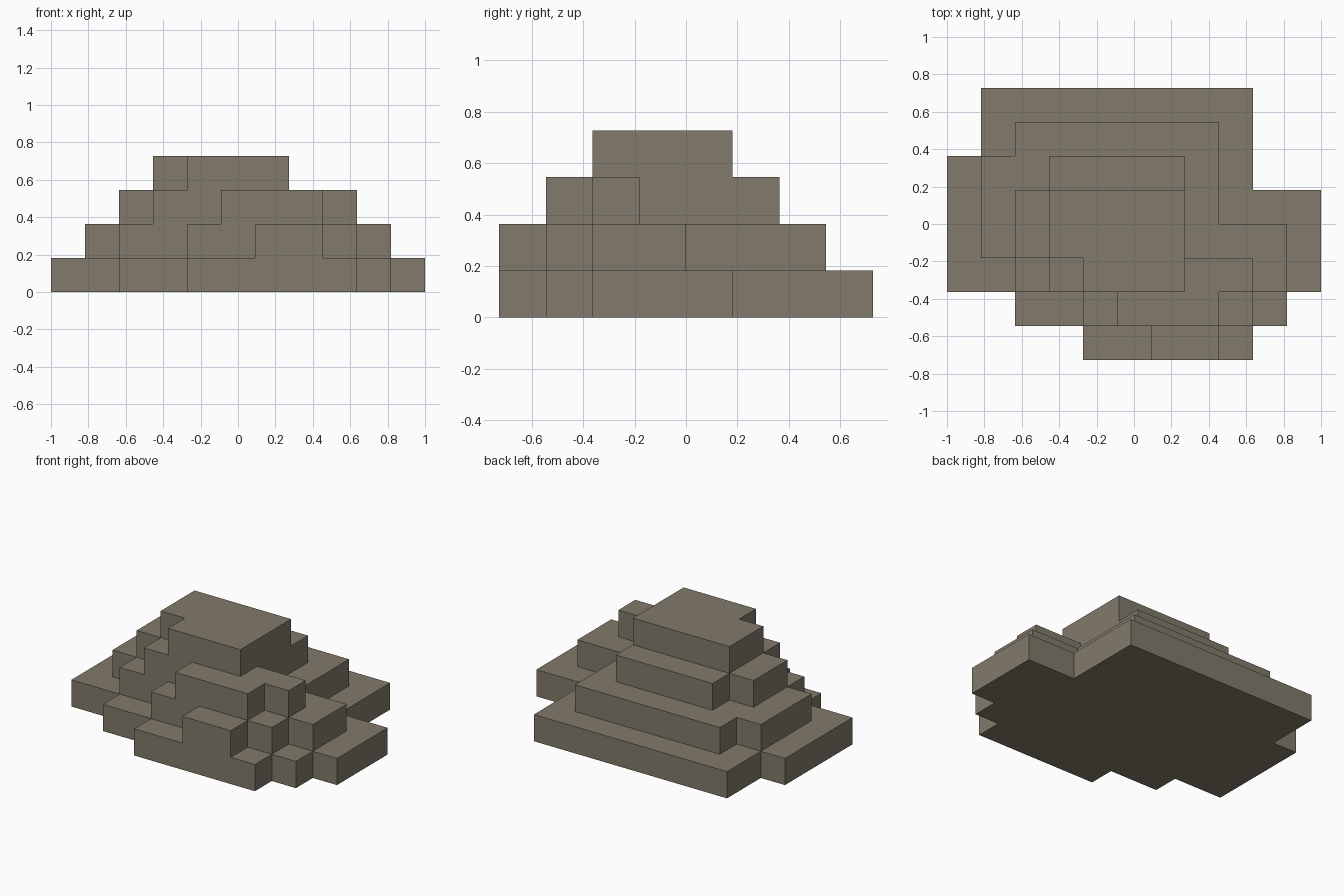
import bpy, bmesh

if "Cube" in bpy.data.objects:
    bpy.data.objects.remove(bpy.data.objects["Cube"])

U = 2 / 11  # block size: the footprint is 11 x 8 blocks, 4 tiers high

# Each tier maps a row (counted from the front) to its first and last column edge
TIERS = [
    {0: (4, 9), 1: (2, 10), 2: (0, 11), 3: (0, 11), 4: (0, 11), 5: (0, 9), 6: (1, 9), 7: (1, 9)},
    {0: (6, 8), 1: (4, 9), 2: (2, 10), 3: (1, 10), 4: (1, 8), 5: (1, 8), 6: (2, 8)},
    {1: (5, 8), 2: (3, 9), 3: (2, 7), 4: (2, 7), 5: (3, 7)},
    {2: (4, 7), 3: (3, 7), 4: (3, 7)},
]

stone = bpy.data.materials.new("grey brown stone")
stone.diffuse_color = (0.223, 0.195, 0.147, 1)
stone.use_nodes = True
stone.node_tree.nodes["Principled BSDF"].inputs["Base Color"].default_value = stone.diffuse_color

solid = {(i, j, k) for k, rows in enumerate(TIERS)
         for j, (a, b) in rows.items() for i in range(a, b)}

# Stepped mound: a face wherever a block meets open air
bm = bmesh.new()
for cell in solid:
    for axis in range(3):
        for side in (0, 1):
            near = list(cell)
            near[axis] += 2 * side - 1
            if tuple(near) in solid:
                continue
            corners = []
            for a, b in ((0, 0), (1, 0), (1, 1), (0, 1)):
                p = list(cell)
                p[axis] += side
                p[(axis + 1) % 3] += a
                p[(axis + 2) % 3] += b
                corners.append(bm.verts.new(((p[0] - 5.5) * U, (p[1] - 4) * U, p[2] * U)))
            bm.faces.new(corners if side else corners[::-1])

# Weld the blocks and merge flat areas into whole faces
bmesh.ops.remove_doubles(bm, verts=bm.verts, dist=1e-4)
bmesh.ops.dissolve_limit(bm, angle_limit=0.01, verts=bm.verts, edges=bm.edges)

mesh = bpy.data.meshes.new("stepped_mound")
bm.to_mesh(mesh)
bm.free()
mesh.materials.append(stone)
bpy.context.collection.objects.link(bpy.data.objects.new("stepped_mound", mesh))
